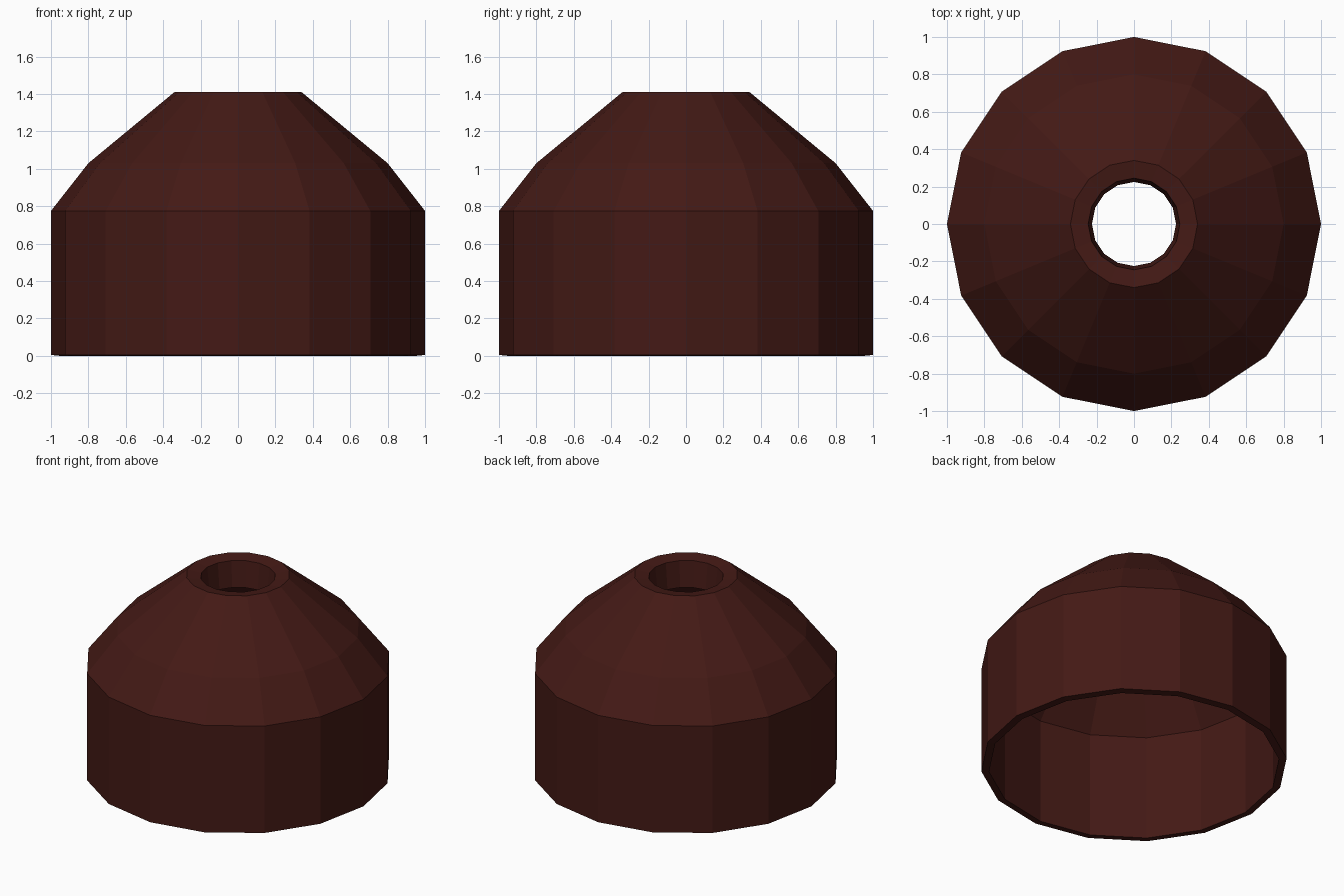
import bpy, bmesh
from math import cos, sin, tau

if "Cube" in bpy.data.objects:
    bpy.data.objects.remove(bpy.data.objects["Cube"])

SIDES = 16

# Closed cross-section (radius, height): outer skin, dished rim, neck, then inner skin
profile = [
    (1.00, 0.005), (1.00, 0.775), (0.80, 1.03), (0.34, 1.41),
    (0.245, 1.395), (0.225, 1.21),
    (0.765, 0.995), (0.95, 0.755), (0.95, 0.0),
]


def lathe(name, section, sides):
    """Spin a closed cross-section about z into a flat-faced shell."""
    bm = bmesh.new()
    rings = [[bm.verts.new((r * cos(tau * i / sides), r * sin(tau * i / sides), z))
              for i in range(sides)] for r, z in section]
    for k, a in enumerate(rings):
        b = rings[(k + 1) % len(rings)]
        for i in range(sides):
            j = (i + 1) % sides
            bm.faces.new((a[i], a[j], b[j], b[i]))
    bmesh.ops.recalc_face_normals(bm, faces=bm.faces)
    mesh = bpy.data.meshes.new(name)
    bm.to_mesh(mesh)
    bm.free()
    obj = bpy.data.objects.new(name, mesh)
    bpy.context.collection.objects.link(obj)
    return obj


# Hollow domed cap with a hole through the top
cap = lathe("domed_cap", profile, SIDES)
brown = bpy.data.materials.new("dark_brown")
brown.diffuse_color = (0.057, 0.010, 0.0075, 1)
brown.use_nodes = True
brown.node_tree.nodes["Principled BSDF"].inputs["Base Color"].default_value = brown.diffuse_color
cap.data.materials.append(brown)
